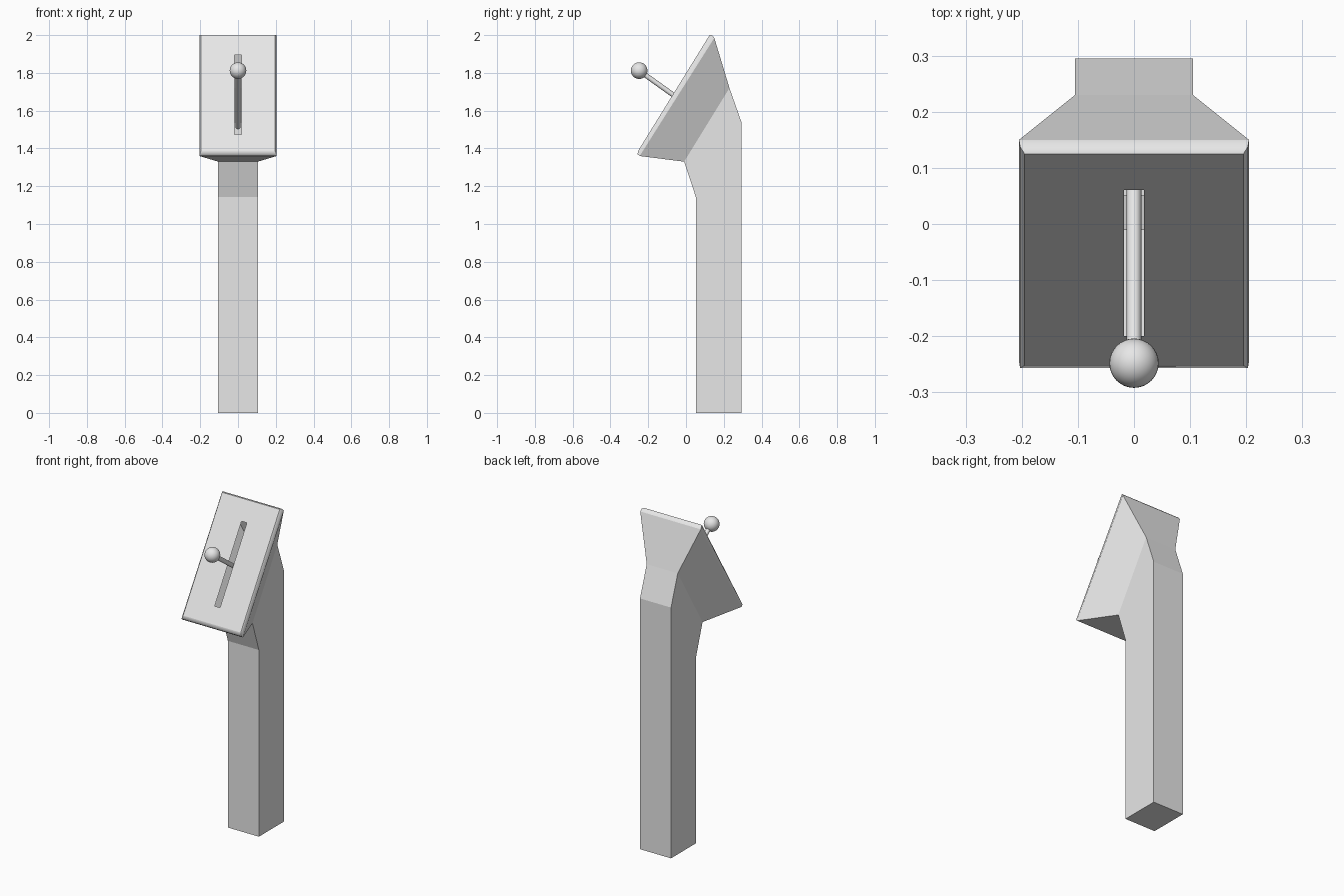
import bpy, bmesh
from mathutils import Vector

cube = bpy.data.objects.get("Cube")
if cube:
    bpy.data.objects.remove(cube, do_unlink=True)

grey = bpy.data.materials.new("light_grey")
grey.use_nodes = True
colour = (0.8, 0.8, 0.8, 1.0)
grey.diffuse_color = colour
grey.node_tree.nodes["Principled BSDF"].inputs["Base Color"].default_value = colour


def ring(bm, half, front, back):
    """Four-cornered section: front pair then back pair, as (y, z) points."""
    corners = [(-half, *front), (half, *front), (half, *back), (-half, *back)]
    return [bm.verts.new(c) for c in corners]


def bridge(bm, a, b, smooth=False):
    for i in range(4):
        j = (i + 1) % 4
        face = bm.faces.new((a[i], a[j], b[j], b[i]))
        face.smooth = smooth
        if smooth:
            for v, w in ((a[i], b[i]), (a[j], b[j])):
                bm.edges.get((v, w)).smooth = False


# Pedestal: square column bending forward and flaring into the sloped head
sections = [
    (0.105, (0.052, 0.0), (0.295, 0.0)),
    (0.105, (0.052, 1.143), (0.295, 1.535)),
    (0.105, (-0.010, 1.330), (0.230, 1.720)),
    (0.205, (-0.245, 1.360), (0.150, 1.985)),
    (0.203, (-0.257, 1.370), (0.138, 2.0)),
    (0.195, (-0.252, 1.390), (0.125, 2.0)),
]
bm = bmesh.new()
rings = [ring(bm, *s) for s in sections]
bm.faces.new(list(reversed(rings[0])))
for k in range(len(rings) - 1):
    bridge(bm, rings[k], rings[k + 1], smooth=k >= 3)

# Lever slot: opening through the head's front panel
low, high = Vector(sections[-1][1]), Vector(sections[-1][2])
slot = ring(bm, 0.018, low.lerp(high, 0.139), low.lerp(high, 0.828))
bridge(bm, rings[-1], slot)
bm.normal_update()

mesh = bpy.data.meshes.new("pedestal")
bm.to_mesh(mesh)
bm.free()
mesh.materials.append(grey)
pedestal = bpy.data.objects.new("pedestal", mesh)
bpy.context.collection.objects.link(pedestal)


def finish(name):
    obj = bpy.context.object
    obj.name = name
    obj.data.materials.append(grey)
    bpy.ops.object.shade_smooth_by_angle()


# Lever rod, running from the knob down into the column
knob = Vector((0, -0.248, 1.812))
foot = Vector((0, 0.172, 1.512))
axis = foot - knob
bpy.ops.mesh.primitive_cylinder_add(
    vertices=24, radius=0.013, depth=axis.length, location=(knob + foot) / 2,
    rotation=axis.to_track_quat('Z', 'Y').to_euler())
finish("lever_rod")

# Lever knob
bpy.ops.mesh.primitive_uv_sphere_add(segments=32, ring_count=16, radius=0.044, location=knob)
finish("lever_knob")
